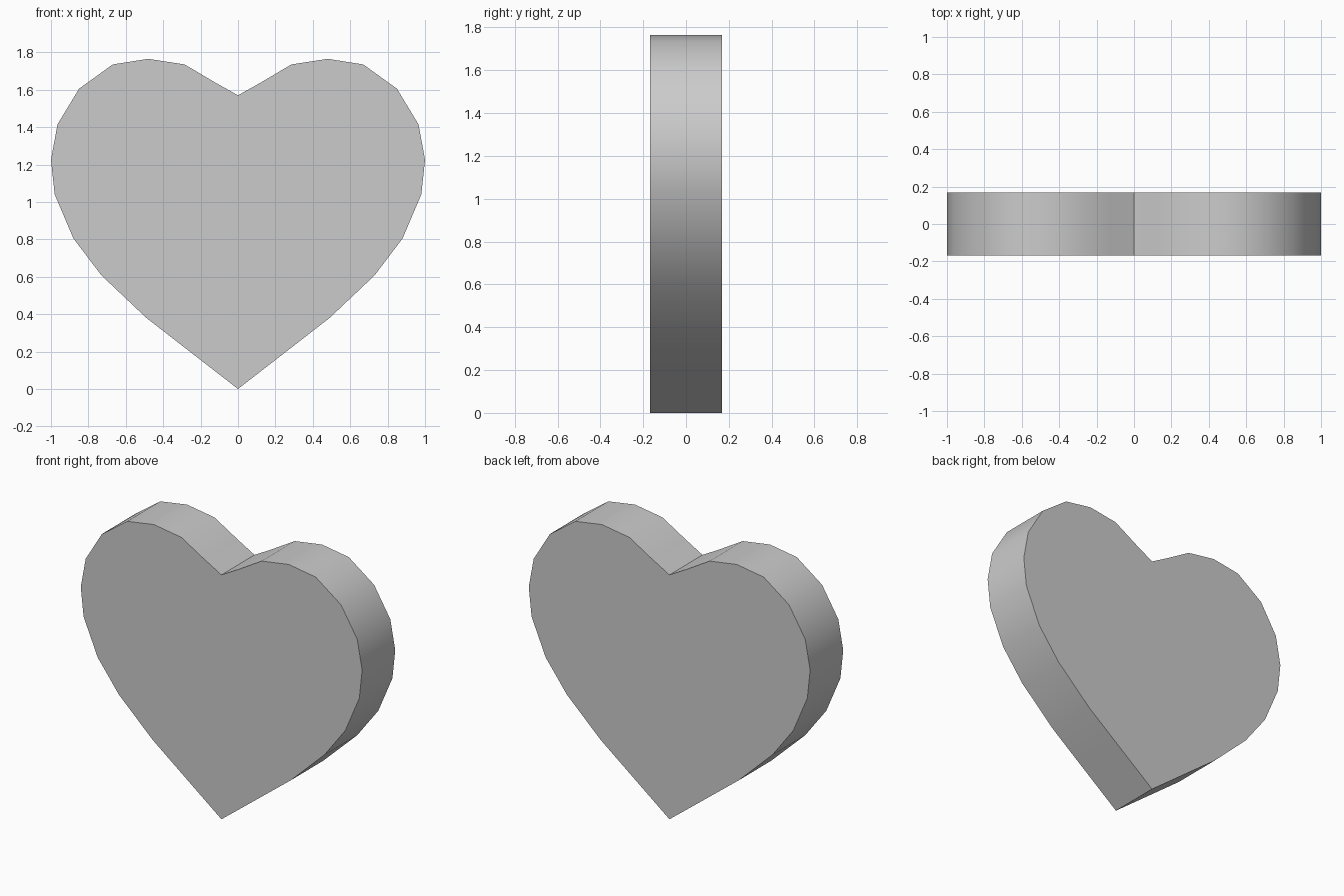
import bpy, bmesh
from math import radians

if "Cube" in bpy.data.objects:
    bpy.data.objects.remove(bpy.data.objects["Cube"])

HALF_DEPTH = 0.168

# Right half of the heart outline (x, z), from the tip up to the notch
half = [(0, 0), (0.28, 0.217), (0.49, 0.38), (0.73, 0.607), (0.88, 0.805),
        (0.98, 1.04), (1.0, 1.225), (0.965, 1.415), (0.85, 1.605),
        (0.67, 1.735), (0.48, 1.765), (0.285, 1.735), (0.13, 1.643), (0, 1.57)]
outline = half + [(-x, z) for x, z in half[-2:0:-1]]

# Heart plate: front face extruded to the back
bm = bmesh.new()
front = bm.faces.new([bm.verts.new((x, -HALF_DEPTH, z)) for x, z in outline])
ext = bmesh.ops.extrude_face_region(bm, geom=[front], use_keep_orig=True)
back = [v for v in ext["geom"] if isinstance(v, bmesh.types.BMVert)]
bmesh.ops.translate(bm, verts=back, vec=(0, 2 * HALF_DEPTH, 0))
bmesh.ops.recalc_face_normals(bm, faces=bm.faces)
mesh = bpy.data.meshes.new("heart")
bm.to_mesh(mesh)
bm.free()

heart = bpy.data.objects.new("heart", mesh)
bpy.context.collection.objects.link(heart)

# Smooth rim, crisp edges at the faces, tip and notch
bpy.context.view_layer.objects.active = heart
heart.select_set(True)
bpy.ops.object.shade_smooth_by_angle(angle=radians(40))
